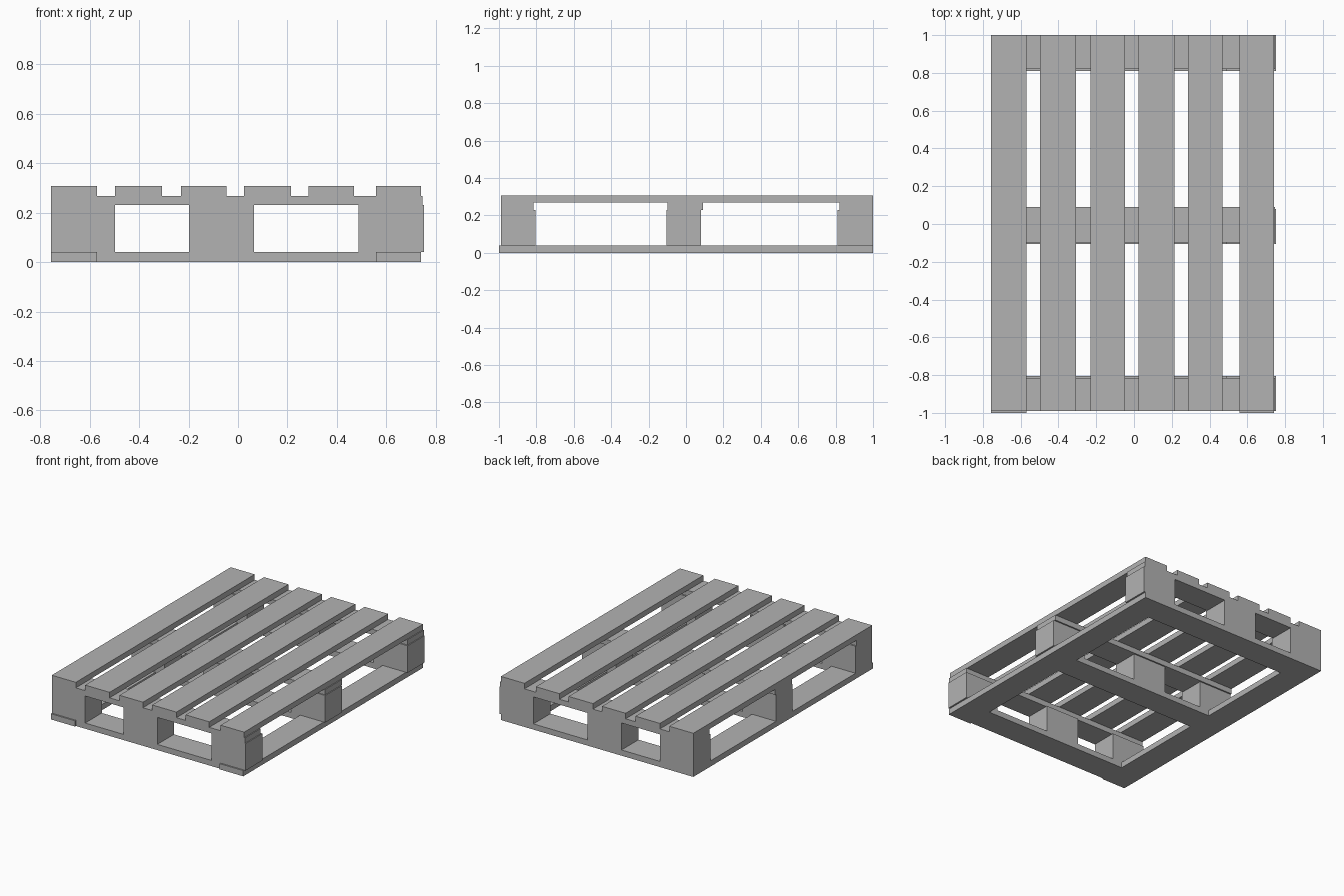
import bpy

cube = bpy.data.objects.get("Cube")
if cube:
    bpy.data.objects.remove(cube, do_unlink=True)

grey = bpy.data.materials.new("plain_grey")
grey.use_nodes = True
colour = (0.45, 0.45, 0.45, 1)
grey.diffuse_color = colour
grey.node_tree.nodes["Principled BSDF"].inputs["Base Color"].default_value = colour


def board(name, xs, ys, zs):
    """Axis-aligned plank between the given limits."""
    spans = (xs, ys, zs)
    bpy.ops.mesh.primitive_cube_add(size=1, location=[(a + b) / 2 for a, b in spans])
    ob = bpy.context.object
    ob.name = name
    ob.scale = [b - a for a, b in spans]
    bpy.ops.object.transform_apply(location=False, rotation=False, scale=True)
    ob.data.materials.append(grey)


# Heights of the four layers
BASE, BLOCK, BEARER, DECK = (0, 0.04), (0.04, 0.23), (0.23, 0.268), (0.268, 0.307)

# Deck slats running front to back
slats = [(-0.757, -0.57), (-0.497, -0.307), (-0.23, -0.047),
         (0.025, 0.214), (0.286, 0.469), (0.558, 0.741)]
for i, xs in enumerate(slats):
    board(f"deck_slat_{i + 1}", xs, (-0.99, 1), DECK)

# Rows of bearer, spacer blocks and base crosspiece
rows = {"front": ((-0.99, -0.815), (-0.99, -0.805)),
        "middle": ((-0.098, 0.09), (-0.105, 0.08)),
        "back": ((0.82, 1), (0.811, 1))}
blocks = {"right": (-0.757, -0.497), "centre": (-0.198, 0.065), "left": (0.488, 0.753)}
for row, (bearer_y, block_y) in rows.items():
    board(f"{row}_bearer", (-0.757, 0.747), bearer_y, BEARER)
    board(f"{row}_base_crosspiece", (-0.57, 0.558), block_y, BASE)
    for side, xs in blocks.items():
        board(f"{row}_{side}_block", xs, block_y, BLOCK)

# Base runners along both long sides
board("right_base_runner", slats[0], (-1, 1), BASE)
board("left_base_runner", slats[-1], (-1, 1), BASE)
